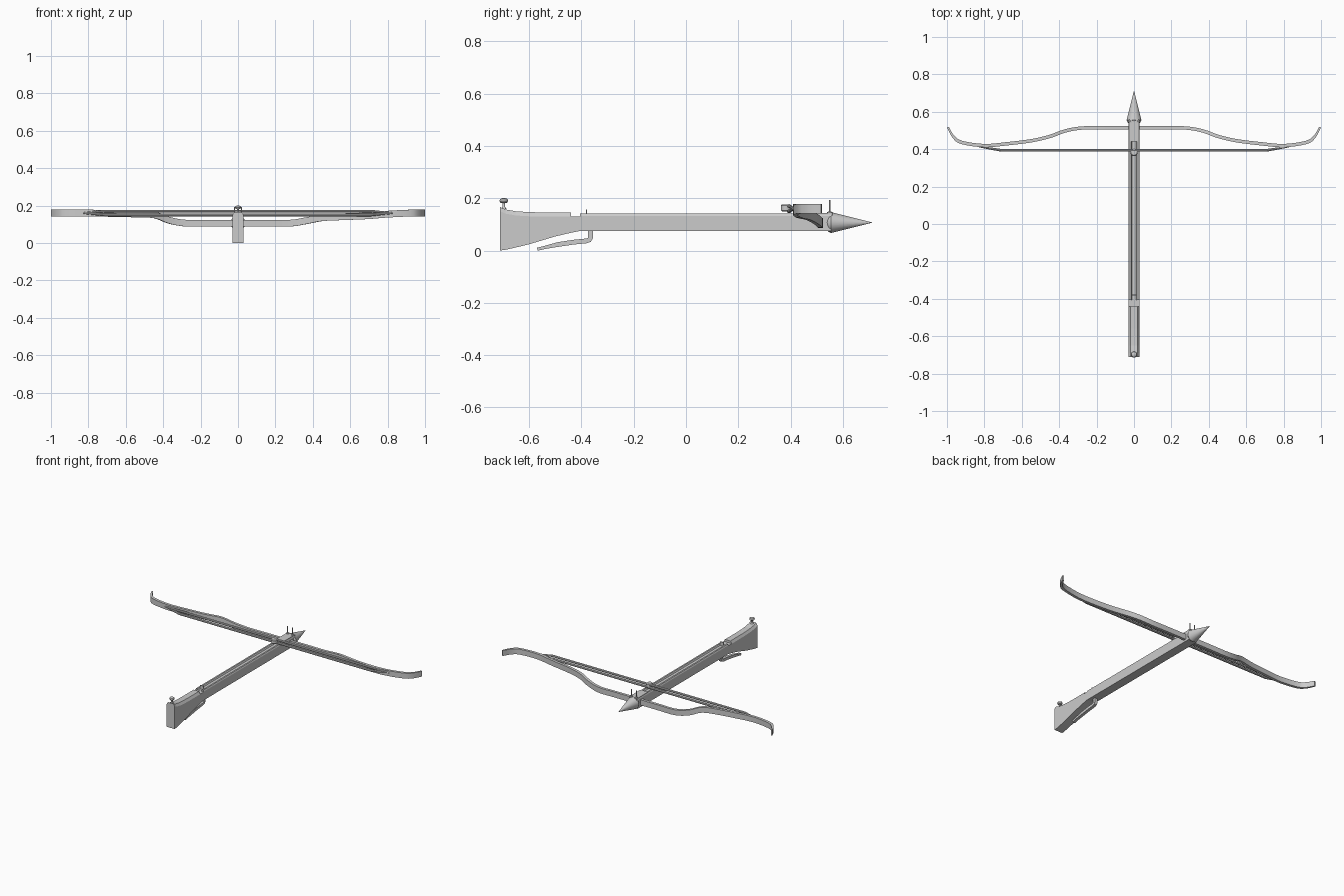
import bpy, bmesh, math
from mathutils import Vector

if "Cube" in bpy.data.objects:
    bpy.data.objects.remove(bpy.data.objects["Cube"])

DZ = -0.006  # everything rests on z = 0


def make(name, bm, smooth=False):
    bmesh.ops.recalc_face_normals(bm, faces=bm.faces)
    me = bpy.data.meshes.new(name)
    bm.to_mesh(me)
    bm.free()
    ob = bpy.data.objects.new(name, me)
    bpy.context.collection.objects.link(ob)
    ob.location.z = DZ
    if smooth:
        bpy.ops.object.select_all(action='DESELECT')
        ob.select_set(True)
        bpy.context.view_layer.objects.active = ob
        bpy.ops.object.shade_smooth_by_angle(angle=math.radians(35))
    return ob


def loft(name, sections, smooth=False):
    """Skin closed rings of points and cap both ends."""
    bm = bmesh.new()
    rings = [[bm.verts.new(p) for p in s] for s in sections]
    n = len(rings[0])
    for a, b in zip(rings, rings[1:]):
        for i in range(n):
            bm.faces.new((a[i], a[(i + 1) % n], b[(i + 1) % n], b[i]))
    bm.faces.new(rings[0])
    bm.faces.new(rings[-1])
    return make(name, bm, smooth)


def spline(pts, steps=4):
    """Smooth a coarse path (Catmull-Rom)."""
    p = [Vector(q) for q in pts]
    p = [2 * p[0] - p[1]] + p + [2 * p[-1] - p[-2]]
    out = []
    for i in range(1, len(p) - 2):
        a, b, c, d = p[i - 1:i + 3]
        for k in range(steps):
            t = k / steps
            out.append(0.5 * (2 * b + (c - a) * t + (2 * a - 5 * b + 4 * c - d) * t * t
                              + (3 * b - a - 3 * c + d) * t ** 3))
    return out + [p[-2]]


def tangent(path, i):
    return (path[min(i + 1, len(path) - 1)] - path[max(i - 1, 0)]).normalized()


def lathe(name, profile, center, axis='Z', n=16):
    """Turn (radius, height) pairs about an axis."""
    rings = []
    for r, h in profile:
        ring = []
        for k in range(n):
            a = math.tau * k / n
            u, v = r * math.cos(a), r * math.sin(a)
            ring.append(Vector(center) + Vector((u, v, h) if axis == 'Z' else (u, h, v)))
        rings.append(ring)
    return loft(name, rings, True)


def box(name, x, y, z):
    return loft(name, [[(x[0], yy, z[0]), (x[1], yy, z[0]), (x[1], yy, z[1]), (x[0], yy, z[1])]
                       for yy in y])


# Butt: (y, bottom, top) stations with chamfered upper edges
stations = [(-.711, .006, .172), (-.69, .009, .163), (-.65, .018, .156), (-.6, .03, .153),
            (-.56, .042, .152), (-.5, .06, .152), (-.44, .074, .152)]
loft("butt_stock", [[(-.03, y, b), (.03, y, b), (.03, y, t - .016), (.02, y, t),
                     (-.02, y, t), (-.03, y, t - .016)] for y, b, t in stations])
loft("butt_neck", [[(-.03, y, b), (.03, y, b), (.03, y, .137), (-.03, y, .137)]
                   for y, b in ((-.44, .074), (-.405, .081))])

# Tiller with a shallow bolt groove
half = [(.03, .081), (.03, .139), (.026, .147), (.016, .147), (.011, .138)]
prof = half + [(-x, z) for x, z in reversed(half)]
loft("tiller", [[(x, y, z) for x, z in prof] for y in (-.405, .555)])
box("bow_clamp", (-.028, .028), (.44, .56), (.13, .15))

# Pointed nose
lathe("nose_cone", [(.03, .54), (.036, .547), (.04, .555), (.001, .711)], (0, 0, .113), 'Y', 24)

# Front sight posts and rear latch plate
for s in (-1, 1):
    lathe("front_post", [(.01, .147), (.01, .154), (.003, .155), (.003, .199)], (s * .018, .55, 0), n=8)
box("latch_plate", (-.013, .013), (-.383, -.378), (.13, .163))

# Rear knob
lathe("rear_knob", [(.01, .165), (.005, .174), (.005, .187), (.013, .189), (.017, .196),
                    (.014, .203), (.005, .207)], (0, -.697, 0))

# Trigger lever swept in the y-z plane
path = [Vector((0, y, z)) for y, z in ((-.365, .09), (-.365, .055), (-.369, .047), (-.38, .043),
                                       (-.43, .038), (-.49, .029), (-.54, .018), (-.569, .011))]
rings = []
for i, p in enumerate(path):
    t = tangent(path, i)
    w = Vector((0, -t.z, t.y)) * (.009 if i < 6 else .006)
    x = Vector((.01, 0, 0))
    rings.append([p + w + x, p - w + x, p - w - x, p + w - x])
loft("trigger_lever", rings, True)

# Bow: plan shape is mirrored, the two limbs rise slightly differently
plan = [(.15, .514), (.28, .513), (.37, .497), (.45, .468), (.55, .445), (.68, .429),
        (.8, .419), (.92, .436), (.965, .466), (.995, .518)]
rise_r = [.112, .112, .126, .141, .146, .151, .16, .166, .166, .166]
rise_l = [.112, .112, .128, .157, .161, .164, .166, .166, .166, .166]
pts = [(-x, y, z) for (x, y), z in zip(plan, rise_l)][::-1] + \
      [(x, y, z) for (x, y), z in zip(plan, rise_r)]
path = spline(pts)
rings = []
for i, p in enumerate(path):
    t = tangent(path, i)
    end = min(1, .5 + (1 - abs(p.x)) * 8)
    w = Vector((-t.y, t.x, 0)).normalized() * .009 * end
    u = Vector((0, 0, .018))
    rings.append([p + w + u, p - w + u, p - w - u, p + w - u])
loft("bow", rings, True)

# Twin bowstring strands that join near the limbs
for dz in (-.01, .01):
    path = [Vector(q) for q in ((-.83, .414, .166), (-.71, .394, .166 + dz),
                                (.71, .394, .166 + dz), (.83, .414, .166))]
    rings = []
    for i, p in enumerate(path):
        r = .004 if i in (0, 3) else .0075
        rings.append([p + Vector((0, r * math.cos(math.tau * k / 8), r * math.sin(math.tau * k / 8)))
                      for k in range(8)])
    loft("bowstring", rings, True)

# Nocking button at the string centre
lathe("string_nock", [(.016, .156), (.02, .16), (.02, .178), (.016, .182)], (0, .383, 0))
